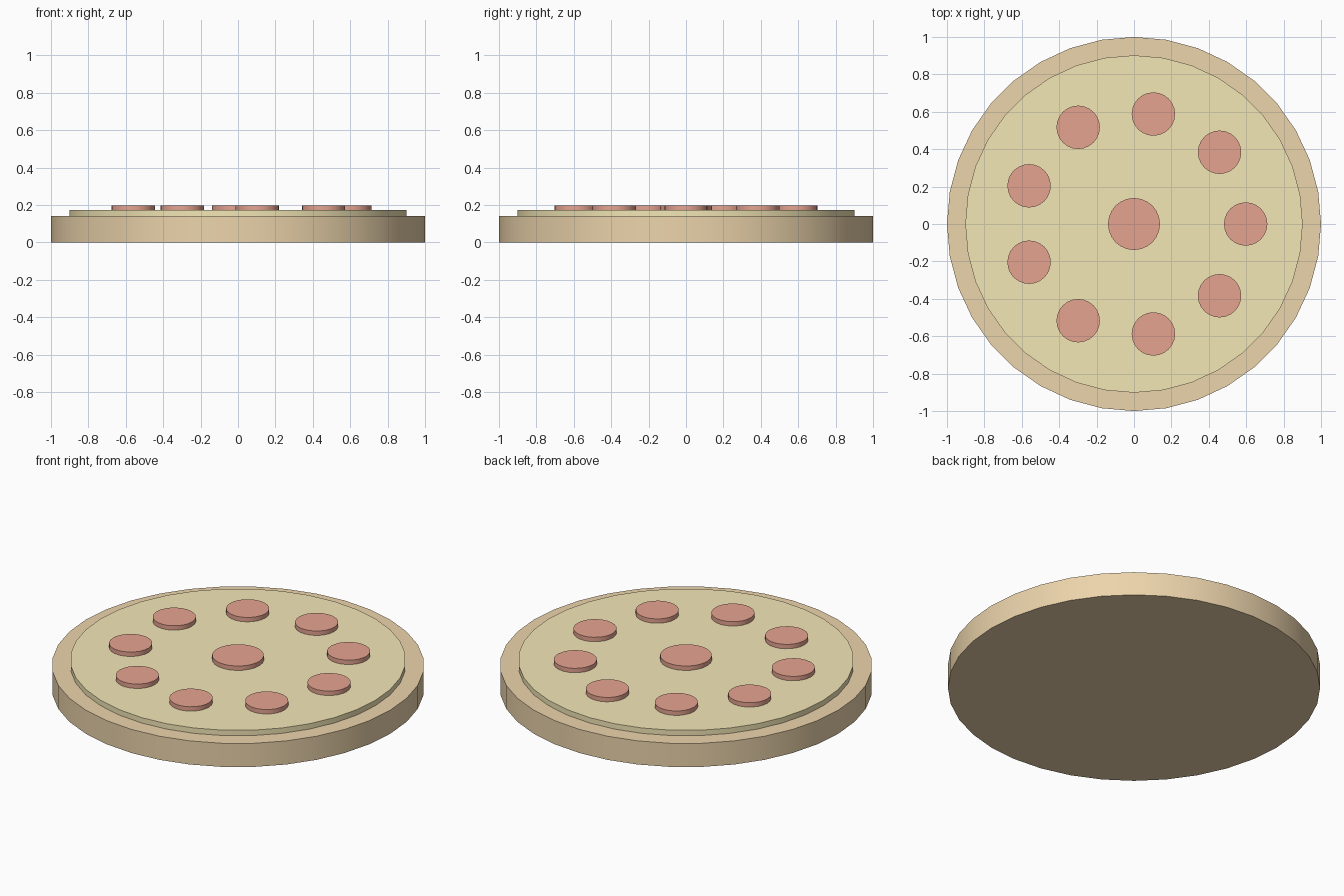
import bpy
from math import cos, sin, tau, radians

if "Cube" in bpy.data.objects:
    bpy.data.objects.remove(bpy.data.objects["Cube"])


def material(name, rgb):
    m = bpy.data.materials.new(name)
    m.diffuse_color = (*rgb, 1.0)
    m.use_nodes = True
    m.node_tree.nodes["Principled BSDF"].inputs["Base Color"].default_value = m.diffuse_color
    return m


def disc(name, radius, z0, z1, sides, mat, x=0.0, y=0.0):
    """Solid round slab from z0 to z1 with a crisp rim."""
    bpy.ops.mesh.primitive_cylinder_add(vertices=sides, radius=radius, depth=z1 - z0,
                                        location=(x, y, (z0 + z1) / 2))
    ob = bpy.context.object
    ob.name = name
    ob.data.materials.append(mat)
    bpy.ops.object.shade_smooth_by_angle(angle=radians(30))
    return ob


crust_mat = material("baked_crust", (0.84, 0.66, 0.41))
cheese_mat = material("melted_cheese", (0.90, 0.80, 0.47))
topping_mat = material("pepperoni_red", (0.79, 0.37, 0.28))

# Base and cheese layer
disc("crust", 1.0, 0.0, 0.14, 36, crust_mat)
disc("cheese", 0.902, 0.13, 0.172, 36, cheese_mat)

# One large slice in the middle, nine smaller ones in a ring
disc("pepperoni_centre", 0.139, 0.165, 0.198, 24, topping_mat)
for i in range(9):
    a = tau * i / 9
    disc(f"pepperoni_{i + 1}", 0.116, 0.165, 0.198, 24, topping_mat,
         0.597 * cos(a), 0.597 * sin(a))
